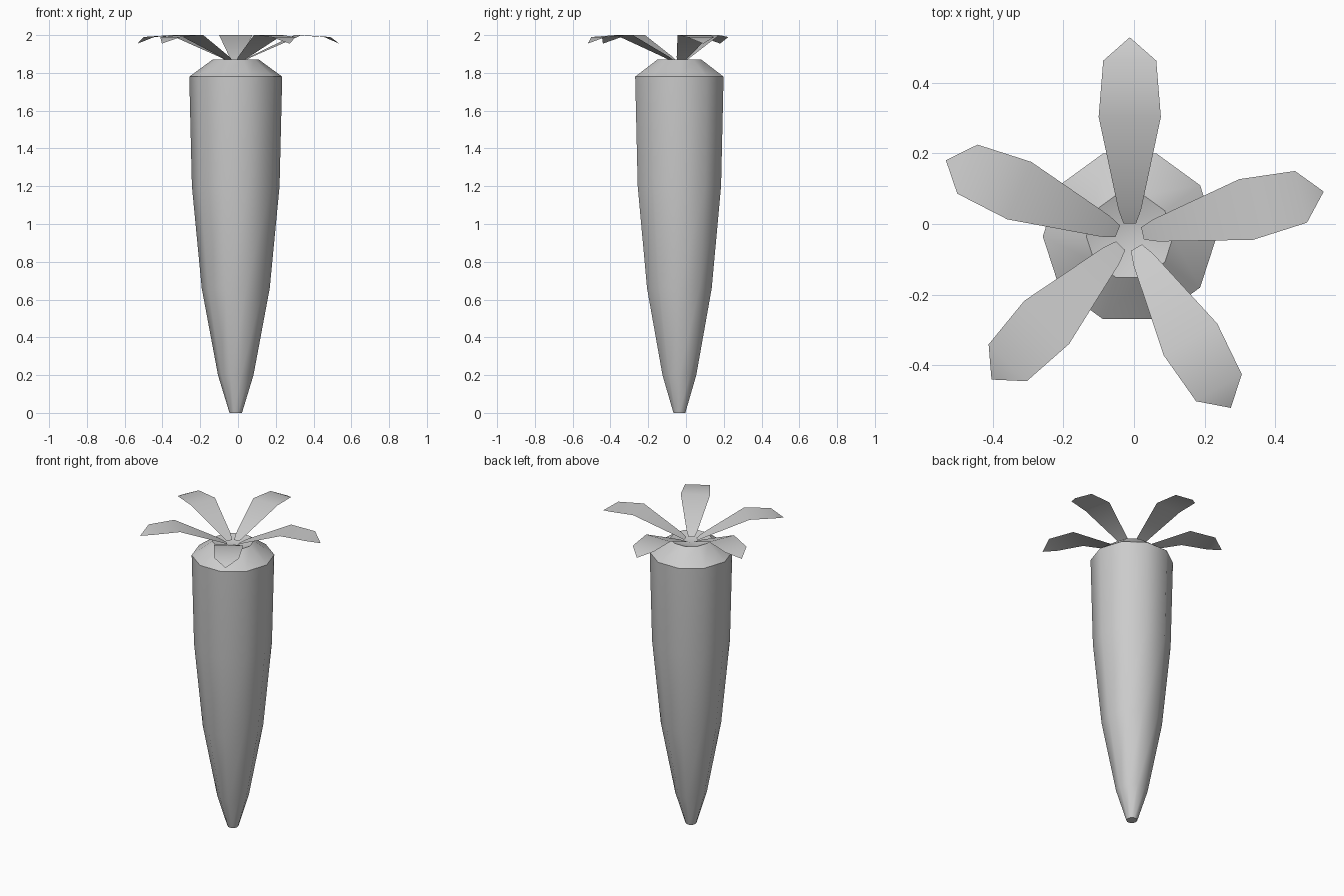
import bpy, math
from mathutils import Matrix, Vector

if "Cube" in bpy.data.objects:
    bpy.data.objects.remove(bpy.data.objects["Cube"], do_unlink=True)

# Single plain grey
grey = bpy.data.materials.new("plain grey")
grey.use_nodes = True
colour = (0.6, 0.6, 0.6, 1)
grey.diffuse_color = colour
grey.node_tree.nodes["Principled BSDF"].inputs["Base Color"].default_value = colour

CENTRE = Vector((-0.012, -0.035, 0))
SIDES = 10


def add_object(name, verts, faces):
    mesh = bpy.data.meshes.new(name)
    mesh.from_pydata(verts, [], faces)
    mesh.update()
    mesh.materials.append(grey)
    obj = bpy.data.objects.new(name, mesh)
    bpy.context.collection.objects.link(obj)
    bpy.ops.object.select_all(action='DESELECT')
    obj.select_set(True)
    bpy.context.view_layer.objects.active = obj
    bpy.ops.object.shade_smooth_by_angle(angle=math.radians(40))
    return obj


# Tapered root: (radius, height) rings, ending in a shallow hollow on top
profile = [(0.033, 0), (0.094, 0.2), (0.18, 0.66), (0.232, 1.2),
           (0.246, 1.78), (0.123, 1.87), (0.05, 1.845)]
verts, faces = [], []
for r, z in profile:
    for i in range(SIDES):
        a = math.tau * i / SIDES
        verts.append(CENTRE + Vector((r * math.cos(a), r * math.sin(a), z)))
for ring in range(len(profile) - 1):
    for i in range(SIDES):
        j = (i + 1) % SIDES
        low, high = ring * SIDES, (ring + 1) * SIDES
        faces.append((low + i, low + j, high + j, high + i))
faces.append(tuple(reversed(range(SIDES))))
faces.append(tuple(range(len(verts) - SIDES, len(verts))))
add_object("root", verts, faces)

# Leaves: (distance out, half width, height) stations, closed by a pointed tip
stations = [(0.037, 0.018, 1.86), (0.075, 0.032, 1.882),
            (0.338, 0.088, 2.0), (0.497, 0.075, 1.99)]
tip = (0.563, 0, 1.955)
for n, degrees in enumerate((13, 90, 157.5, 226, 300.5), 1):
    turn = Matrix.Rotation(math.radians(degrees), 3, 'Z')
    points = [(d, s * w, z) for d, w, z in stations for s in (-1, 1)] + [tip]
    leaf = [CENTRE + turn @ Vector(p) for p in points]
    quads = [(k, k + 2, k + 3, k + 1) for k in (0, 2, 4)]
    add_object(f"leaf_{n}", leaf, quads + [(6, 8, 7)])
